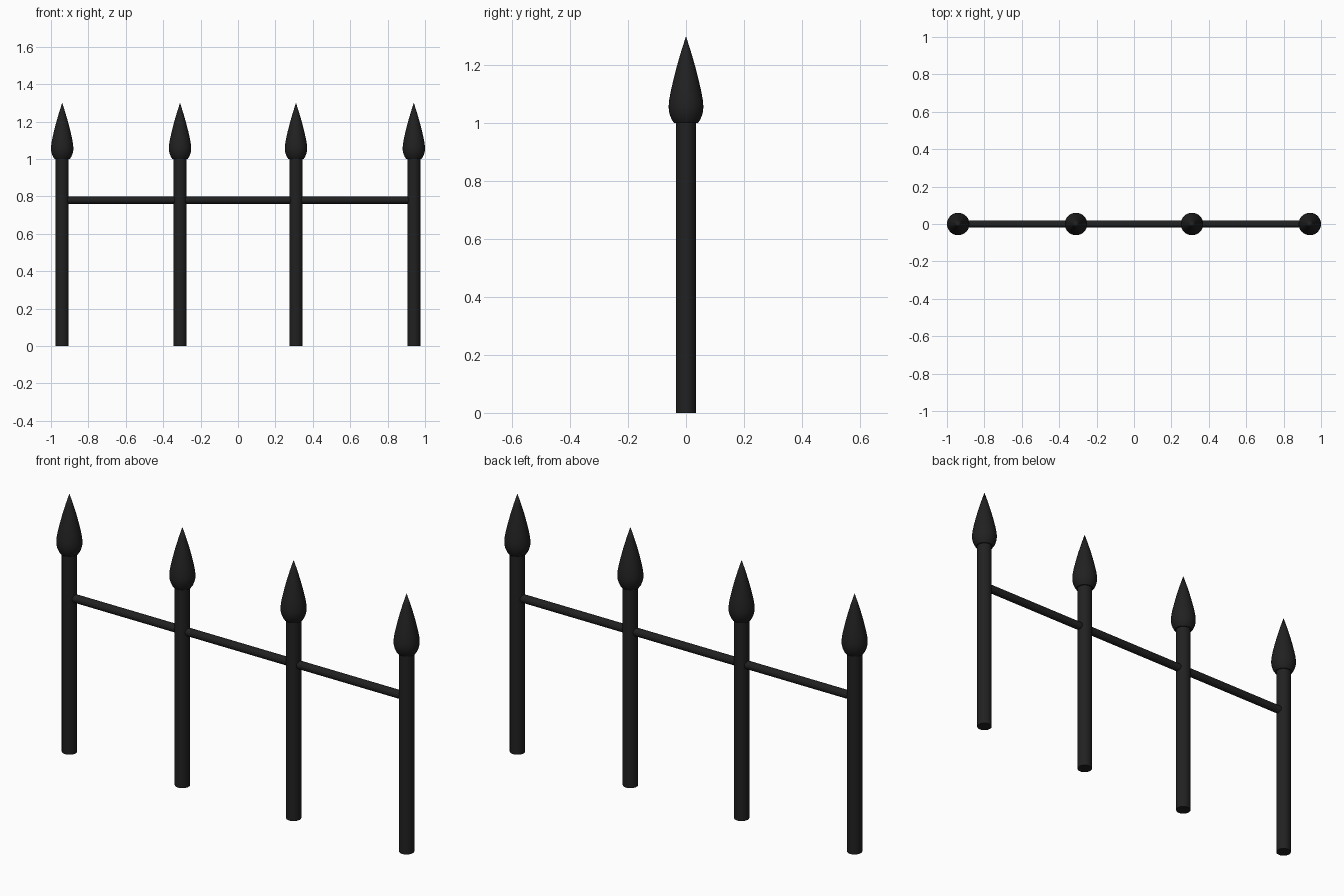
import bpy, bmesh, math
from mathutils import Matrix

cube = bpy.data.objects.get("Cube")
if cube:
    bpy.data.objects.remove(cube, do_unlink=True)

iron = bpy.data.materials.new("black iron")
iron.use_nodes = True
iron.diffuse_color = (0.015, 0.015, 0.015, 1)
iron.node_tree.nodes["Principled BSDF"].inputs["Base Color"].default_value = iron.diffuse_color

SIDES = 32
POST_X = (-0.94, -0.31, 0.31, 0.94)
POST_RADIUS, POST_TOP = 0.035, 1.02
RAIL_RADIUS, RAIL_Z = 0.02, 0.78


def finish(name, bm, x=0, z=0):
    """Turn a bmesh into a smooth-shaded iron object."""
    bmesh.ops.recalc_face_normals(bm, faces=bm.faces)
    mesh = bpy.data.meshes.new(name)
    bm.to_mesh(mesh)
    bm.free()
    mesh.materials.append(iron)
    obj = bpy.data.objects.new(name, mesh)
    obj.location = (x, 0, z)
    bpy.context.collection.objects.link(obj)
    bpy.ops.object.select_all(action="DESELECT")
    obj.select_set(True)
    bpy.context.view_layer.objects.active = obj
    bpy.ops.object.shade_smooth_by_angle(angle=math.radians(40))
    return obj


def rod(name, radius, length, x, z, turn=Matrix()):
    bm = bmesh.new()
    bmesh.ops.create_cone(bm, cap_ends=True, segments=SIDES, radius1=radius,
                          radius2=radius, depth=length, matrix=turn)
    return finish(name, bm, x, z)


def lathe(name, profile, x, z):
    """Spin a (radius, height) profile around the vertical axis."""
    bm = bmesh.new()
    verts = [bm.verts.new((r, 0, h)) for r, h in profile]
    edges = [bm.edges.new(pair) for pair in zip(verts, verts[1:])]
    bmesh.ops.spin(bm, geom=verts + edges, cent=(0, 0, 0), axis=(0, 0, 1),
                   angle=math.tau, steps=SIDES)
    bmesh.ops.remove_doubles(bm, verts=bm.verts, dist=0.0005)
    return finish(name, bm, x, z)


# Teardrop spearhead, measured up from its base
SPEAR = [(0, 0), (0.041, 0), (0.048, 0.01), (0.055, 0.026), (0.059, 0.042),
         (0.06, 0.058), (0.058, 0.08), (0.053, 0.108), (0.044, 0.148),
         (0.032, 0.195), (0.017, 0.247), (0, 0.3)]

# Upright posts with spearheads
for i, x in enumerate(POST_X, 1):
    rod(f"post_{i}", POST_RADIUS, POST_TOP, x, POST_TOP / 2)
    lathe(f"spearhead_{i}", SPEAR, x, 1.0)

# Horizontal rail joining the posts
rod("rail", RAIL_RADIUS, POST_X[-1] - POST_X[0], 0, RAIL_Z,
    Matrix.Rotation(math.pi / 2, 4, "Y"))
